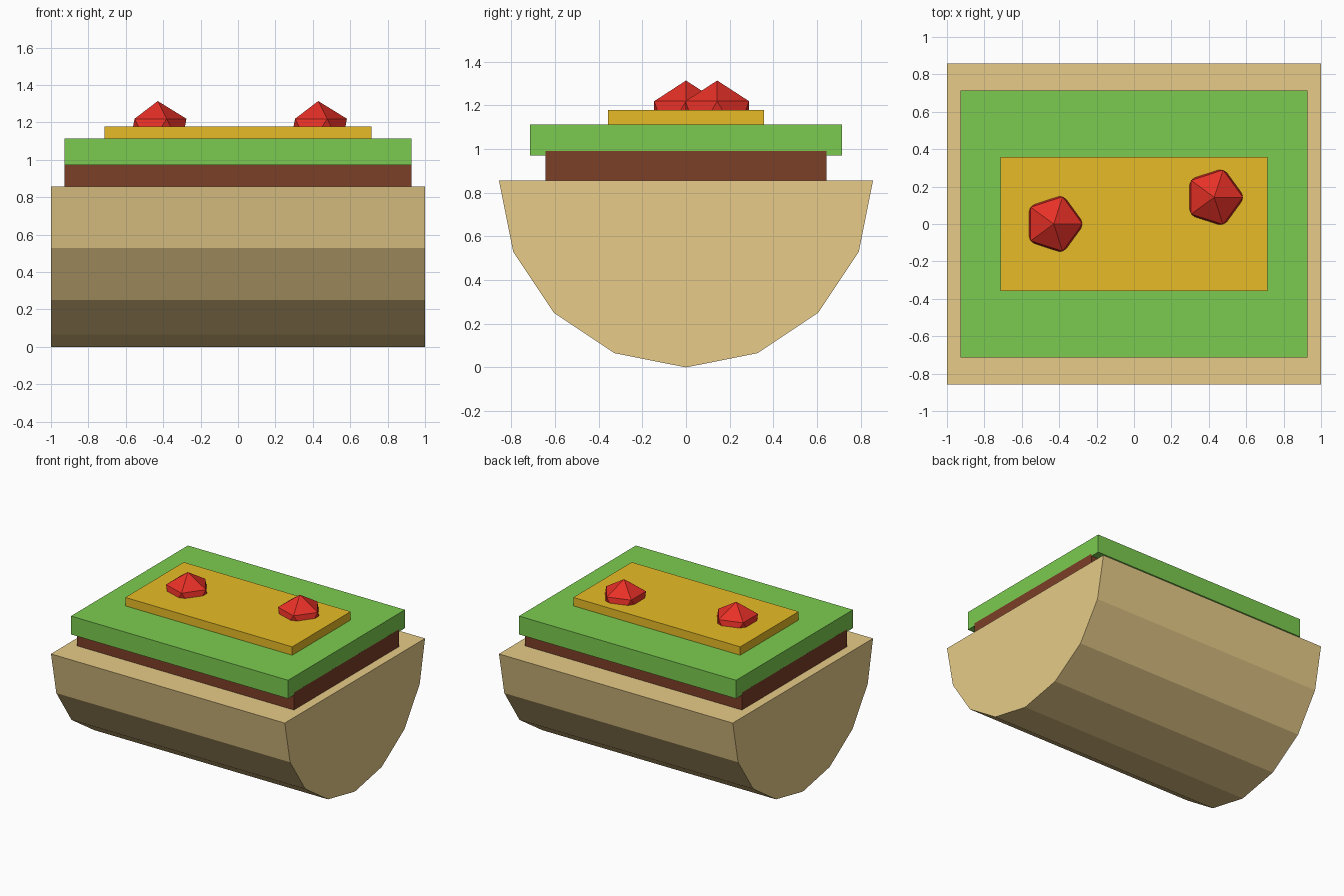
import bpy, bmesh, math

if "Cube" in bpy.data.objects:
    bpy.data.objects.remove(bpy.data.objects["Cube"])


def material(name, r, g, b):
    mat = bpy.data.materials.new(name)
    mat.diffuse_color = (r, g, b, 1)
    mat.use_nodes = True
    mat.node_tree.nodes["Principled BSDF"].inputs["Base Color"].default_value = mat.diffuse_color
    return mat


def finish(name, bm, mat):
    bmesh.ops.recalc_face_normals(bm, faces=bm.faces[:])
    mesh = bpy.data.meshes.new(name)
    bm.to_mesh(mesh)
    bm.free()
    mesh.materials.append(mat)
    obj = bpy.data.objects.new(name, mesh)
    bpy.context.collection.objects.link(obj)
    return obj


def slab(name, half_x, half_y, z0, z1, mat):
    bm = bmesh.new()
    bmesh.ops.create_cube(bm, size=1)
    for v in bm.verts:
        v.co = (v.co.x * 2 * half_x, v.co.y * 2 * half_y, z0 + (v.co.z + 0.5) * (z1 - z0))
    return finish(name, bm, mat)


tan = material("bread tan", 0.8, 0.6, 0.25)
brown = material("patty brown", 0.2, 0.05, 0.02)
green = material("lettuce green", 0.2, 0.6, 0.08)
yellow = material("cheese yellow", 0.8, 0.5, 0.02)
red = material("tomato red", 0.8, 0.03, 0.02)

# Half-round bread base: lower half of a 16-sided cylinder lying along x
R = 0.857
bm = bmesh.new()
arc = [math.pi + i * math.pi / 8 for i in range(9)]
profile = bm.faces.new([bm.verts.new((-1, R * math.cos(a), R + R * math.sin(a))) for a in arc])
ext = bmesh.ops.extrude_face_region(bm, geom=[profile], use_keep_orig=True)
bmesh.ops.translate(bm, vec=(2, 0, 0),
                    verts=[g for g in ext["geom"] if isinstance(g, bmesh.types.BMVert)])
finish("bread_base", bm, tan)

# Stacked fillings
slab("patty", 0.9287, 0.643, 0.85, 0.991, brown)
slab("lettuce", 0.9285, 0.714, 0.972, 1.114, green)
slab("cheese", 0.714, 0.357, 1.107, 1.179, yellow)

# Faceted tomatoes half sunk into the cheese
for side, x, y in (("left", -0.429, 0.0), ("right", 0.429, 0.143)):
    bm = bmesh.new()
    bmesh.ops.create_icosphere(bm, subdivisions=1, radius=0.1714)
    bmesh.ops.translate(bm, vec=(x, y, 1.143), verts=bm.verts[:])
    finish("tomato_" + side, bm, red)
